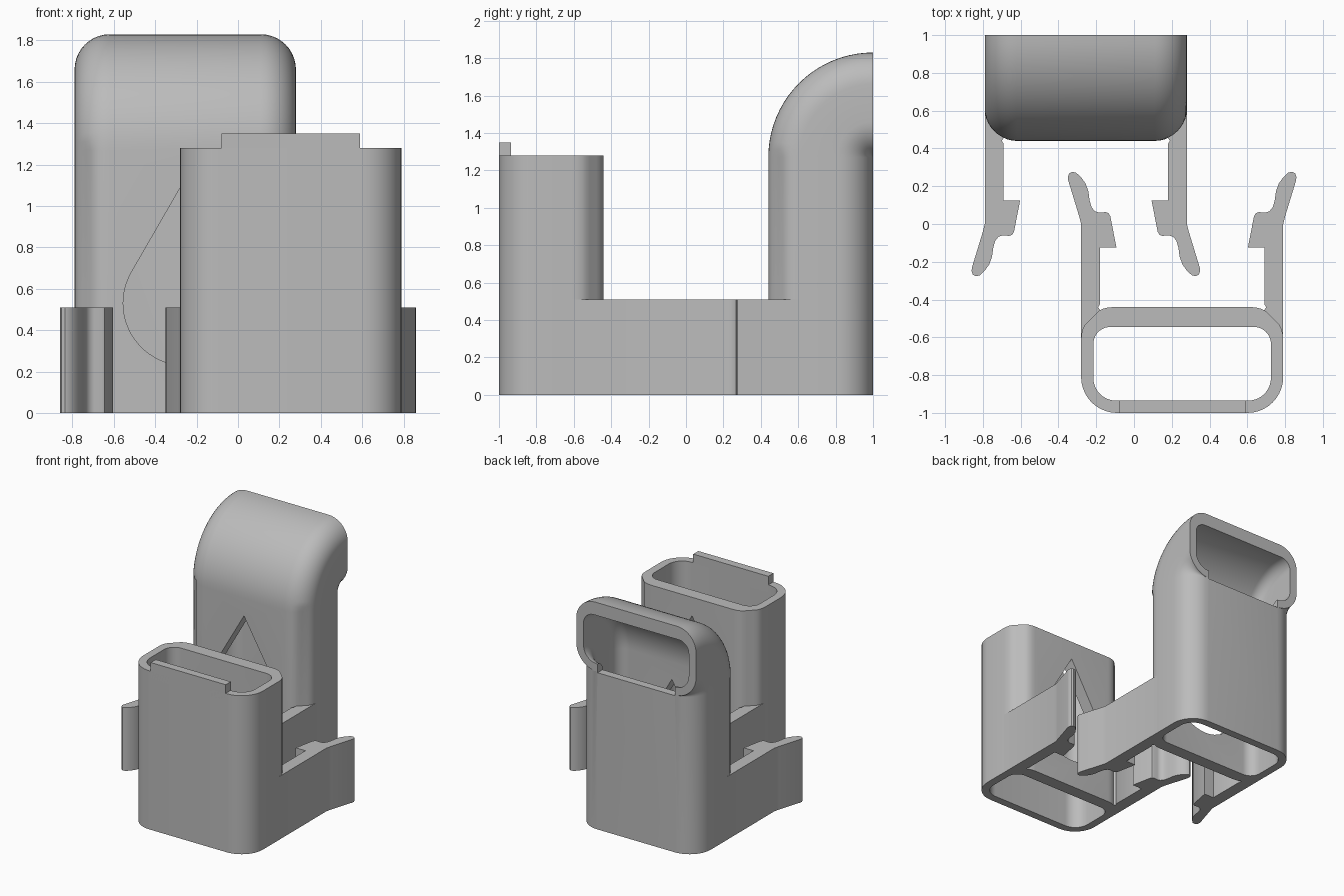
import bpy, bmesh
from math import sin, cos, pi, radians
from mathutils import Vector

cube = bpy.data.objects.get("Cube")
if cube:
    bpy.data.objects.remove(cube, do_unlink=True)

grey = bpy.data.materials.new("plain grey plastic")
grey.use_nodes = True
grey.diffuse_color = (0.5, 0.5, 0.5, 1)
grey.node_tree.nodes["Principled BSDF"].inputs["Base Color"].default_value = (0.5, 0.5, 0.5, 1)

HALF, FRONT, BACK = 0.535, -1.0, -0.44   # duct outline
BEND = 1.27                              # height of the elbow axis
OFFSET = 0.255                           # each half sits off centre


def finish(bm, name):
    bmesh.ops.recalc_face_normals(bm, faces=bm.faces[:])
    me = bpy.data.meshes.new(name)
    bm.to_mesh(me)
    bm.free()
    me.materials.append(grey)
    ob = bpy.data.objects.new(name, me)
    bpy.context.collection.objects.link(ob)
    return ob


def prism(points, offset, name):
    """Extrude a closed flat outline by a vector."""
    bm = bmesh.new()
    face = bm.faces.new([bm.verts.new(p) for p in points])
    out = bmesh.ops.extrude_face_region(bm, geom=[face])["geom"]
    bmesh.ops.translate(bm, vec=Vector(offset),
                        verts=[v for v in out if isinstance(v, bmesh.types.BMVert)])
    return finish(bm, name)


def box(x0, x1, y0, y1, z0, z1, name):
    return prism([(x0, y0, z0), (x1, y0, z0), (x1, y1, z0), (x0, y1, z0)],
                 (0, 0, z1 - z0), name)


def outline(half, y0, y1, r_front, r_back, flat=1.0, n=10):
    """Rounded rectangle; flat < 1 planes the back corners down."""
    pts = []
    for sx, sy, start in ((1, 1, 0), (-1, 1, 90), (-1, -1, 180), (1, -1, 270)):
        r = r_back if sy > 0 else r_front
        cx, cy = sx * (half - r), (y1 - r if sy > 0 else y0 + r)
        for i in range(n + 1):
            a = radians(start + 90 * i / n)
            k = min(1, flat / cos(a - radians(start + 45))) if sy > 0 else 1
            pts.append((cx + r * k * cos(a), cy + r * k * sin(a)))
    return pts


def duct(name, levels, bends):
    """Open tube lofted through straight levels, then turned about the front edge."""
    bm = bmesh.new()
    shells = []
    for inner in (False, True):
        def ring(flat):
            if inner:
                return outline(HALF - 0.065, FRONT + 0.065, BACK - 0.105, 0.12, 0.09)
            return outline(HALF, FRONT, BACK, 0.19, 0.17, flat)
        rings = [[bm.verts.new((x, y, z)) for x, y in ring(0.94)] for z in levels]
        for t in bends:
            flat = 0.94 if t == 0 else 1
            rings.append([bm.verts.new((x, FRONT + (y - FRONT) * cos(t),
                                        BEND + (y - FRONT) * sin(t))) for x, y in ring(flat)])
        shells.append(rings)
    outer, inside = shells
    strips = [s for rings in shells for s in zip(rings, rings[1:])]
    strips += [(outer[0], inside[0]), (outer[-1], inside[-1])]
    for a, b in strips:
        for i in range(len(a)):
            j = (i + 1) % len(a)
            bm.faces.new((a[i], a[j], b[j], b[i]))
    bmesh.ops.remove_doubles(bm, verts=bm.verts[:], dist=0.0002)
    return finish(bm, name)


def teardrop():
    """Round port with a pointed top."""
    r, z = 0.3, 0.53
    pts = [(0, -0.7, z + 2 * r)]
    for i in range(41):
        a = radians(30 - 240 * i / 40)
        pts.append((r * cos(a), -0.7, z + r * sin(a)))
    return prism(pts, (0, 0.4, 0), "port_cutter")


def cut(ob, cutter):
    cutter.hide_render = True
    bpy.context.view_layer.objects.active = ob
    mod = ob.modifiers.new("cut", 'BOOLEAN')
    mod.operation = 'DIFFERENCE'
    mod.solver = 'EXACT'
    mod.object = cutter
    bpy.ops.object.modifier_apply(modifier=mod.name)
    bpy.data.objects.remove(cutter, do_unlink=True)


# Snap arm outline, from the duct corner out to the flared finger tip
ARM = [(0.535, -0.61), (0.535, 0.0), (0.545, 0.04), (0.603, 0.23), (0.605, 0.25),
       (0.598, 0.268), (0.582, 0.276), (0.562, 0.272), (0.535, 0.247), (0.512, 0.215),
       (0.497, 0.175), (0.49, 0.125), (0.48, 0.09), (0.463, 0.068), (0.44, 0.06),
       (0.405, 0.063), (0.39, 0.057), (0.38, 0.04), (0.348, -0.125), (0.435, -0.125),
       (0.435, -0.425), (0.445, -0.44), (0.435, -0.455), (0.415, -0.5), (0.49, -0.61)]


def arms(prefix):
    parts = []
    for side, sx in (("left", 1), ("right", -1)):
        parts.append(prism([(sx * x, y, 0) for x, y in ARM], (0, 0, 0.51),
                           prefix + "_arm_" + side))
    return parts


# Front half: straight duct with a locating lip
front = duct("front_duct", [0, 1.28], [])
cut(front, teardrop())
lip = box(-0.335, 0.335, FRONT, FRONT + 0.065, 1.22, 1.35, "front_lip")
front_parts = [front, lip] + arms("front")

# Back half: duct with an elbow and a slot for the lip
back = duct("back_duct", [0], [radians(90) * i / 20 for i in range(21)])
cut(back, teardrop())
cut(back, box(-0.345, 0.345, FRONT - 0.05, FRONT + 0.07, 1.265, 1.35, "slot_cutter"))
back_parts = [back] + arms("back")

for ob in front_parts:
    ob.location.x = OFFSET
for ob in back_parts:
    ob.location.x = -OFFSET
    ob.rotation_euler.z = pi

# Smooth the rounded surfaces, keep hard edges
bpy.ops.object.select_all(action='DESELECT')
for ob in front_parts + back_parts:
    ob.select_set(True)
bpy.context.view_layer.objects.active = front
bpy.ops.object.shade_smooth_by_angle(angle=radians(35))
